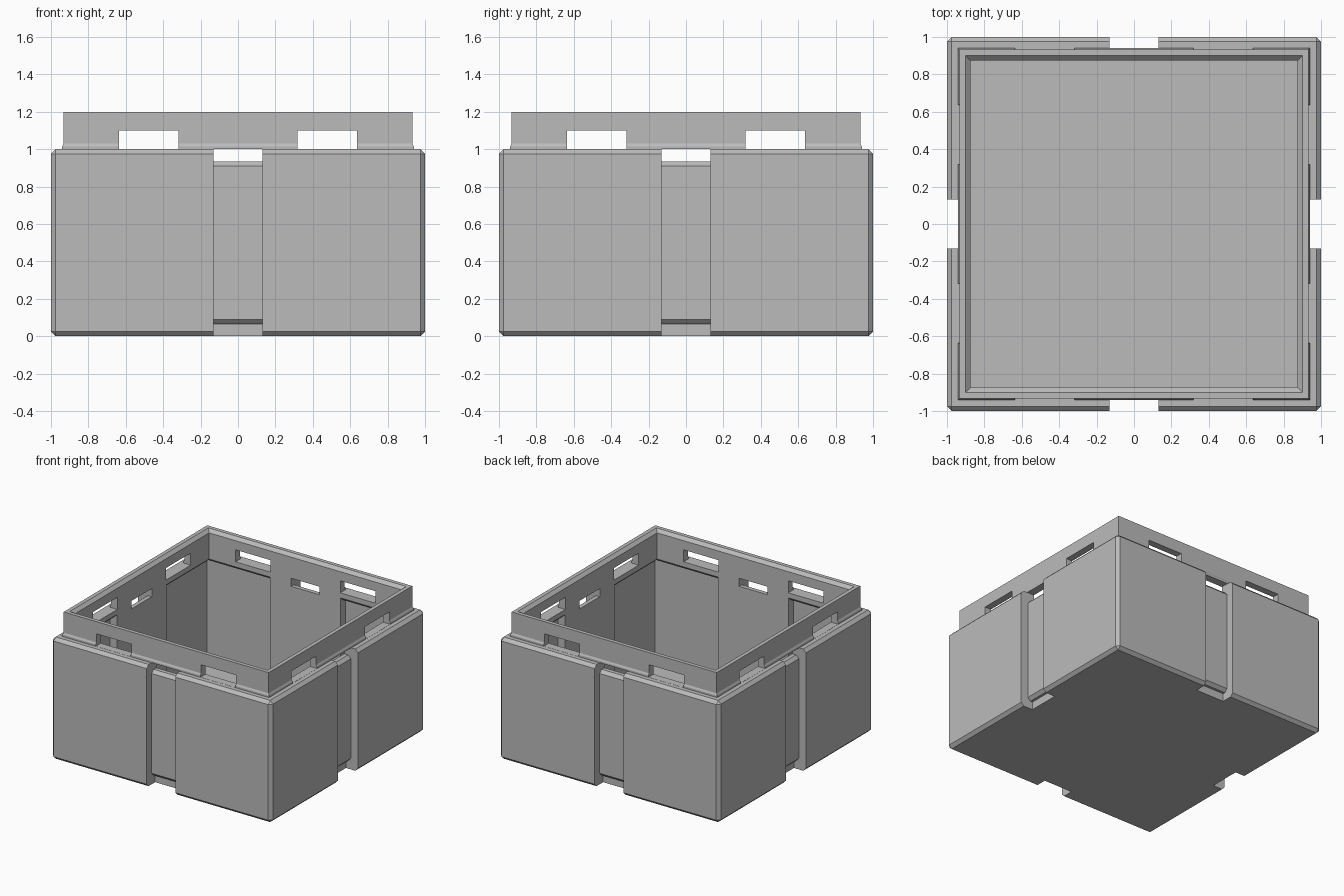
import bpy, bmesh, math
from mathutils import Matrix

cube = bpy.data.objects.get("Cube")
if cube:
    bpy.data.objects.remove(cube, do_unlink=True)

GREY = (0.5, 0.5, 0.5, 1)
grey = bpy.data.materials.new("plain grey")
grey.use_nodes = True
grey.diffuse_color = GREY
grey.node_tree.nodes["Principled BSDF"].inputs["Base Color"].default_value = GREY

WALL, INNER, LEDGE = 0.94, 0.875, 0.935
CHAMFER = 0.025


def finish(name, bm):
    bmesh.ops.recalc_face_normals(bm, faces=bm.faces)
    mesh = bpy.data.meshes.new(name)
    bm.to_mesh(mesh)
    bm.free()
    mesh.materials.append(grey)
    obj = bpy.data.objects.new(name, mesh)
    bpy.context.collection.objects.link(obj)
    return obj


def box(name, x, y, z, bevel=0):
    """Box from (min, max) ranges, optionally chamfered."""
    bm = bmesh.new()
    bmesh.ops.create_cube(bm, size=1)
    for v in bm.verts:
        v.co = [r[0] if c < 0 else r[1] for c, r in zip(v.co, (x, y, z))]
    if bevel:
        bmesh.ops.bevel(bm, geom=bm.edges[:], offset=bevel, segments=1, affect='EDGES')
    return finish(name, bm)


def square_loft(name, profile):
    """Closed square solid through (half width, height) rings."""
    bm = bmesh.new()
    rings = [[bm.verts.new((sx * h, sy * h, z)) for sx, sy in
              ((-1, -1), (1, -1), (1, 1), (-1, 1))] for h, z in profile]
    for a, b in zip(rings, rings[1:]):
        for i in range(4):
            j = (i + 1) % 4
            bm.faces.new((a[i], a[j], b[j], b[i]))
    bm.faces.new(rings[0])
    bm.faces.new(rings[-1])
    return finish(name, bm)


def extrude_x(name, profile, half):
    """(y, z) outline extruded across x."""
    bm = bmesh.new()
    face = bm.faces.new([bm.verts.new((-half, y, z)) for y, z in profile])
    new = bmesh.ops.extrude_face_region(bm, geom=[face])["geom"]
    bmesh.ops.translate(bm, vec=(2 * half, 0, 0),
                        verts=[g for g in new if isinstance(g, bmesh.types.BMVert)])
    return finish(name, bm)


def turn(obj, quarter):
    obj.data.transform(Matrix.Rotation(quarter * math.pi / 2, 4, 'Z'))
    return obj


def combine(target, tool, operation):
    """Apply a boolean and discard the tool."""
    mod = target.modifiers.new("combine", 'BOOLEAN')
    mod.object, mod.operation, mod.solver = tool, operation, 'EXACT'
    bpy.context.view_layer.update()
    graph = bpy.context.evaluated_depsgraph_get()
    mesh = bpy.data.meshes.new_from_object(target.evaluated_get(graph))
    target.modifiers.clear()
    target.data = mesh
    bpy.data.objects.remove(tool, do_unlink=True)


# Chamfered outer body and the slightly tapered collar
crate = box("crate_shell", (-1, 1), (-1, 1), (0, 1), CHAMFER)
collar = square_loft("collar", [(WALL, 0.5), (WALL, 1.015), (0.932, 1.03), (0.932, 1.2)])
combine(crate, collar, 'UNION')

# Cavity, undercut below the collar, with a flush boss on each side
cavity = square_loft("cavity", [
    (WALL, 0.06), (WALL, LEDGE), (0.9, LEDGE), (INNER, LEDGE + CHAMFER),
    (INNER, 1.2 - CHAMFER), (0.9, 1.2), (0.91, 1.21)])
for q in range(4):
    boss = turn(box("boss", (-0.32, 0.32), (INNER, 1.1), (-0.1, 0.965)), q)
    combine(cavity, boss, 'DIFFERENCE')
combine(crate, cavity, 'DIFFERENCE')

# Strap groove on each side, with a slot through the collar and a notch below
groove = [(1.1, -0.1), (1.1, 1.001), (0.8, 1.001), (0.8, LEDGE), (0.91, LEDGE),
          (0.935, 0.91), (0.935, 0.09), (0.91, 0.065), (0.89, 0.065), (0.89, -0.1)]
for q in range(4):
    combine(crate, turn(extrude_x("groove", groove, 0.13), q), 'DIFFERENCE')

# Collar windows, two on each side
for q in range(2):
    for x in ((-0.635, -0.317), (0.317, 0.635)):
        window = turn(box("window", x, (-1.1, 1.1), (1.001, 1.1)), q)
        combine(crate, window, 'DIFFERENCE')

crate.data.materials.clear()
crate.data.materials.append(grey)
for face in crate.data.polygons:
    face.material_index = 0
    face.use_smooth = False
